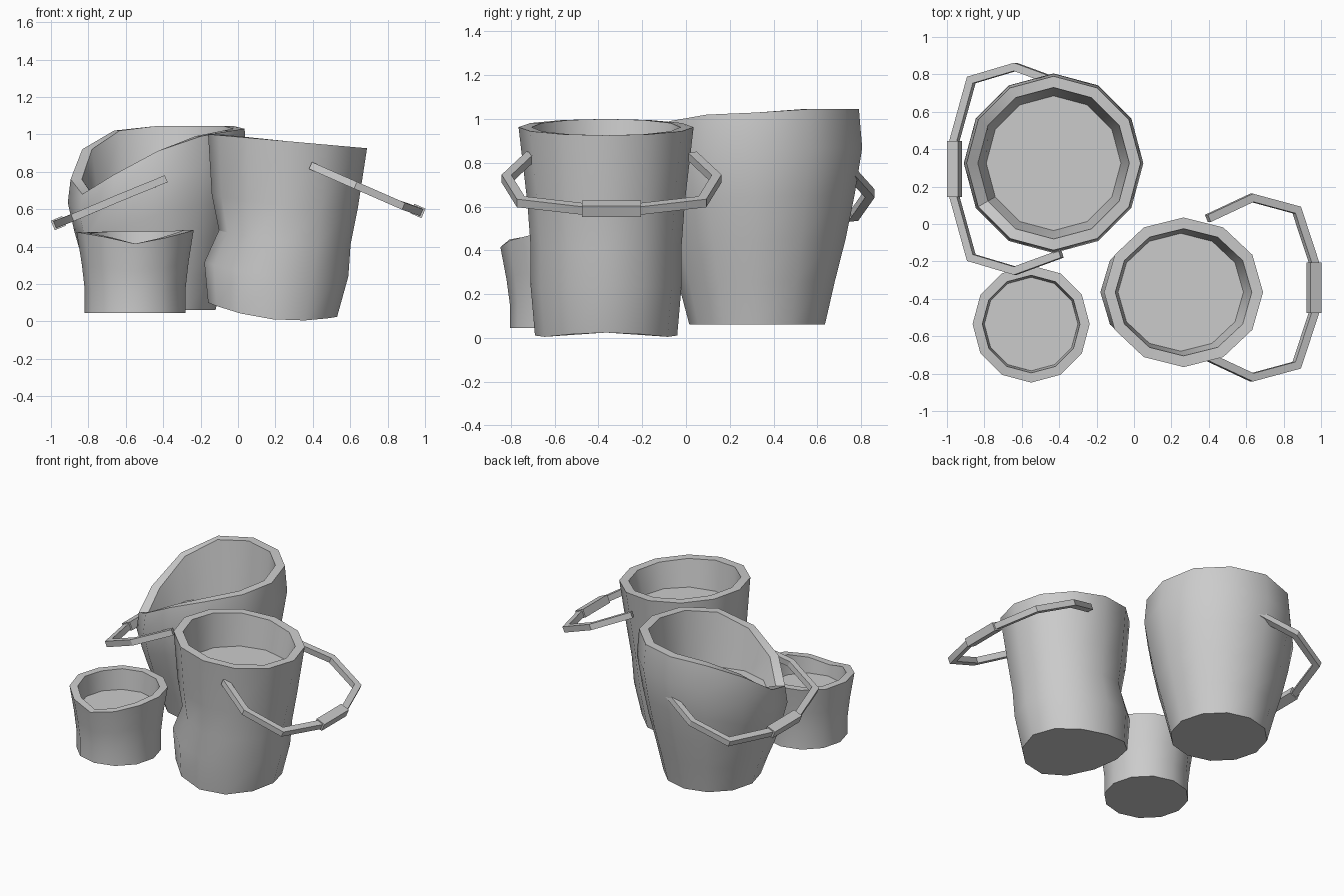
import bpy, bmesh, math
from mathutils import Vector

if "Cube" in bpy.data.objects:
    bpy.data.objects.remove(bpy.data.objects["Cube"])

N = 12


def finish(bm, name):
    bmesh.ops.recalc_face_normals(bm, faces=bm.faces)
    me = bpy.data.meshes.new(name)
    bm.to_mesh(me)
    bm.free()
    me.shade_smooth()
    me.set_sharp_from_angle(angle=math.radians(33))
    ob = bpy.data.objects.new(name, me)
    bpy.context.collection.objects.link(ob)
    return ob


def skin(name, rings):
    """Join equal-sized point rings into a closed skin, capping both ends."""
    bm = bmesh.new()
    rings = [[bm.verts.new(p) for p in r] for r in rings]
    for a, b in zip(rings, rings[1:]):
        n = len(a)
        for i in range(n):
            j = (i + 1) % n
            bm.faces.new((a[i], a[j], b[j], b[i]))
    bm.faces.new(rings[0][::-1])
    bm.faces.new(rings[-1])
    return finish(bm, name)


def bucket(name, profile, bottom, rim, wall, floor):
    """profile: (height fraction, cx, cy, rx, ry); bottom(i), rim(i): z per side."""
    def ring(cx, cy, rx, ry, zf):
        return [(cx + rx * math.cos(math.tau * i / N),
                 cy + ry * math.sin(math.tau * i / N), zf(i)) for i in range(N)]
    rings = [ring(cx, cy, rx, ry, lambda i, f=f: bottom(i) + f * (rim(i) - bottom(i)))
             for f, cx, cy, rx, ry in profile]
    f, cx, cy, rx, ry = profile[-1]
    rings.append(ring(cx, cy, rx - wall, ry - wall, rim))
    z, fx, fy, frx, fry = floor
    rings.append(ring(fx, fy, frx, fry, lambda i: z))
    return skin(name, rings)


def handle(name, half, cy, side):
    """half: (x, y offset, z) points from wall to grip; side: outward x sign."""
    pts = [Vector((x, cy + y, z)) for x, y, z in half]
    pts += [Vector((x, cy - y, z)) for x, y, z in reversed(half)]
    nrm = Vector((pts[2].x - pts[0].x, 0, pts[2].z - pts[0].z)).cross(Vector((0, 1, 0))).normalized()

    def sweep(label, path, w, t):
        rings = []
        for i, p in enumerate(path):
            d0 = (path[i] - path[i - 1]).normalized() if i else (path[1] - p).normalized()
            d1 = (path[i + 1] - p).normalized() if i < len(path) - 1 else d0
            d = (d0 + d1).normalized()
            s = d.cross(nrm).normalized() * (w / 2 / max(d.dot(d0), 0.5))
            n = nrm * t / 2
            rings.append([p + s + n, p - s + n, p - s - n, p + s - n])
        skin(label, rings)

    sweep(name, pts, 0.042, 0.04)
    m = len(half)
    sweep(name + "_grip", pts[m - 1:m + 1], 0.065, 0.055)


# large bucket with a sagging rim on its left
rim_a = [1.03, 1.045, 1.045, 1.045, 1.02, 0.92, 0.76, 0.68, 0.785, 0.91, 0.99, 1.02]
prof_a = [(f, -0.43, 0.325, r, r) for f, r in
          ((0, 0.31), (0.2, 0.355), (0.4, 0.405), (0.6, 0.445), (0.82, 0.48), (1, 0.465))]
bucket("large_bucket", prof_a, lambda i: 0.062, lambda i: rim_a[i], 0.06,
       (0.63, -0.43, 0.325, 0.36, 0.36))
handle("large_bucket_handle", [(-0.39, 0.455, 0.76), (-0.635, 0.545, 0.66),
                               (-0.87, 0.475, 0.56), (-0.96, 0.15, 0.525)], 0.295, -1)

# dented bucket with a tilted rim and base
def base_b(i):
    c = math.cos(math.tau * i / N)
    return 0.011 - 0.0375 * c + 0.051 * c * c

bucket("dented_bucket",
       [(0, 0.185, -0.365, 0.345, 0.325), (0.24, 0.205, -0.365, 0.385, 0.345),
        (0.43, 0.25, -0.365, 0.352, 0.345), (0.64, 0.25, -0.365, 0.39, 0.36),
        (1, 0.265, -0.365, 0.425, 0.40)],
       base_b, lambda i: 0.963 - 0.0375 * math.cos(math.tau * i / N), 0.06,
       (0.76, 0.25, -0.365, 0.335, 0.315))
handle("dented_bucket_handle", [(0.395, 0.37, 0.83), (0.63, 0.48, 0.727),
                                (0.87, 0.415, 0.622), (0.962, 0.135, 0.59)], -0.34, 1)

# small tub with a dip in the front rim
rim_c = [0.488, 0.485, 0.48, 0.48, 0.48, 0.475, 0.478, 0.47, 0.45, 0.415, 0.445, 0.475]
prof_c = [(f, -0.55, -0.535, r, r) for f, r in
          ((0, 0.27), (0.3, 0.27), (0.6, 0.285), (1, 0.313))]
bucket("small_tub", prof_c, lambda i: 0.045, lambda i: rim_c[i], 0.052,
       (0.34, -0.55, -0.535, 0.25, 0.25))
